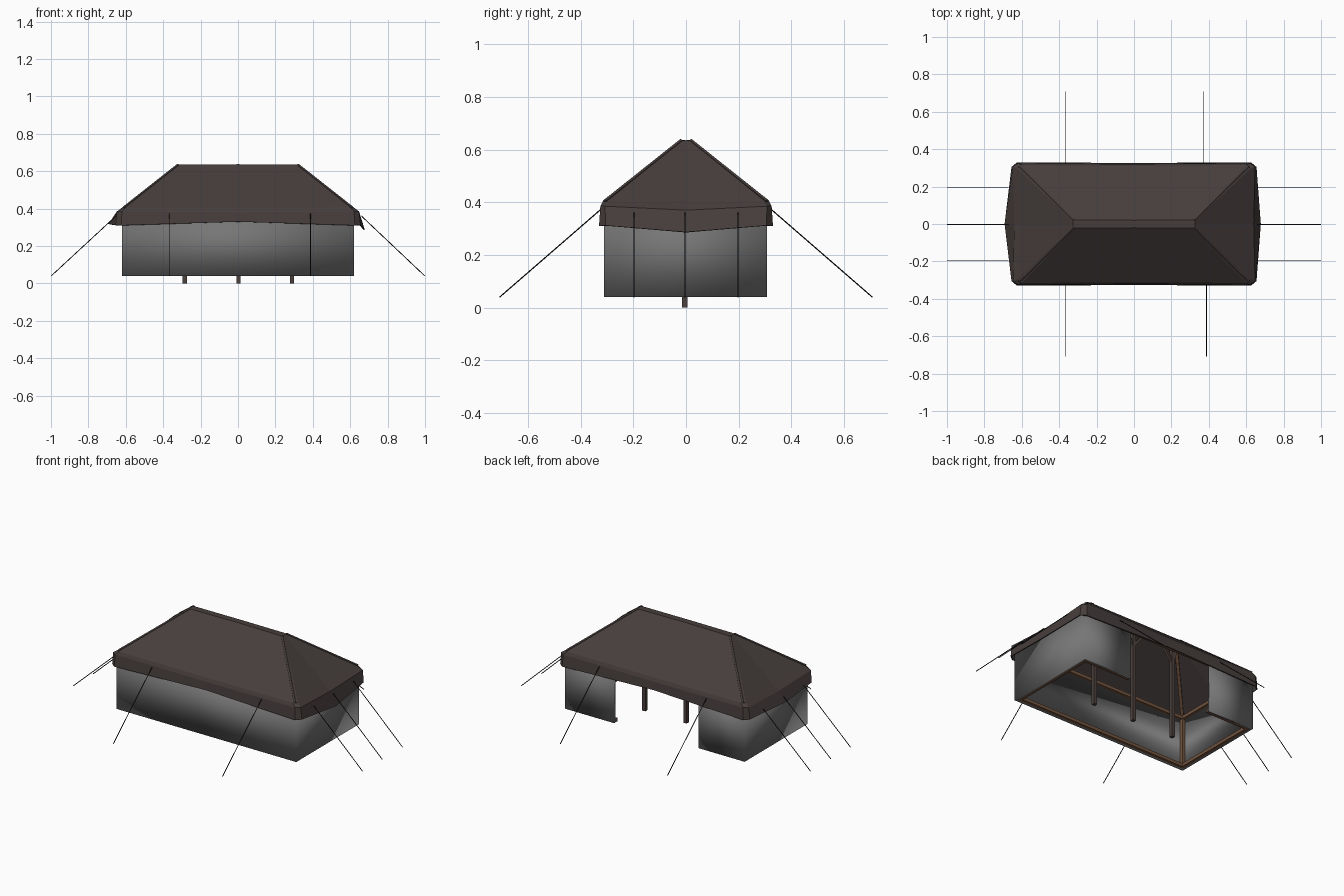
import bpy, bmesh, math
from mathutils import Vector

if "Cube" in bpy.data.objects:
    bpy.data.objects.remove(bpy.data.objects["Cube"])


def material(name, rgb):
    m = bpy.data.materials.new(name)
    m.diffuse_color = (*rgb, 1)
    m.use_nodes = True
    m.node_tree.nodes["Principled BSDF"].inputs["Base Color"].default_value = m.diffuse_color
    return m


CANVAS = material("dark_roof_canvas", (0.062, 0.048, 0.046))
WALL = material("grey_wall_cloth", (0.18, 0.18, 0.18))
WOOD = material("brown_wood", (0.17, 0.088, 0.05))
POLE = material("dark_pole_wood", (0.07, 0.052, 0.046))
ROPE = material("black_rope", (0.008, 0.008, 0.008))


def finish(name, bm, mat, smooth=False):
    bmesh.ops.recalc_face_normals(bm, faces=bm.faces)
    mesh = bpy.data.meshes.new(name)
    bm.to_mesh(mesh)
    bm.free()
    mesh.materials.append(mat)
    for p in mesh.polygons:
        p.use_smooth = smooth
    ob = bpy.data.objects.new(name, mesh)
    bpy.context.collection.objects.link(ob)
    return ob


def beam(name, a, b, width, mat, sides=4):
    """Straight bar from a to b; four-sided bars stay square to the axes."""
    a, b = Vector(a), Vector(b)
    d = (b - a).normalized()
    side = d.cross(Vector((0, 0, 1)))
    side = side.normalized() if side.length > 0.01 else Vector((1, 0, 0))
    up = side.cross(d)
    r = width / 2 / math.cos(math.pi / sides)
    bm = bmesh.new()
    rings = []
    for p in (a, b):
        ring = []
        for i in range(sides):
            t = math.tau * (i + 0.5) / sides
            ring.append(bm.verts.new(p + side * r * math.cos(t) + up * r * math.sin(t)))
        rings.append(ring)
    for i in range(sides):
        j = (i + 1) % sides
        bm.faces.new((rings[0][i], rings[0][j], rings[1][j], rings[1][i]))
    for ring in rings:
        bm.faces.new(ring)
    return finish(name, bm, mat)


# Cloth wall: one folded band, open in the middle of the back
T = 0.012
outer = [(-0.30, 0.307), (-0.62, 0.307), (-0.62, -0.311),
         (0.62, -0.311), (0.62, 0.307), (0.28, 0.307)]
inner = [(-0.30, 0.307 - T), (-0.62 + T, 0.307 - T), (-0.62 + T, -0.311 + T),
         (0.62 - T, -0.311 + T), (0.62 - T, 0.307 - T), (0.28, 0.307 - T)]
bm = bmesh.new()
cols = [[bm.verts.new((*p, z)) for p, z in ((o, 0.04), (o, 0.37), (i, 0.37), (i, 0.04))]
        for o, i in zip(outer, inner)]
for c, d in zip(cols, cols[1:]):
    for k in range(4):
        bm.faces.new((c[k], c[(k + 1) % 4], d[(k + 1) % 4], d[k]))
bm.faces.new(cols[0])
bm.faces.new(cols[-1])
finish("cloth_wall", bm, WALL, True)

# Hipped roof with hanging valance: rings of end, two corner and side points
LEVELS = [
    [(0.325, 0, 0.635), (0.325, 0.014, 0.635), (0.315, 0.022, 0.635), (0, 0.02, 0.637)],
    [(0.61, 0, 0.395), (0.62, 0.295, 0.405), (0.60, 0.315, 0.405), (0, 0.312, 0.402)],
    [(0.64, 0, 0.37), (0.647, 0.307, 0.385), (0.62, 0.325, 0.385), (0, 0.32, 0.38)],
    [(0.685, 0, 0.303), (0.655, 0.305, 0.312), (0.625, 0.33, 0.31), (0, 0.326, 0.33)],
]


def full_ring(quarter):
    e, c, f, s = quarter
    half = [e, c, f, s]
    half += [(-x, y, z) for x, y, z in (f, c, e)]
    return half + [(x, -y, z) for x, y, z in reversed(half[1:-1])]


bm = bmesh.new()
rings = []
for level in LEVELS:
    ring = [bm.verts.new(p) for p in full_ring(level)]
    rings.append(ring)
# the right-hand end hangs lower than the left
rings[-1][0].co = (0.678, 0, 0.287)
rings[-1][6].co = (-0.692, 0, 0.318)
for r, s in zip(rings, rings[1:]):
    n = len(r)
    for i in range(n):
        bm.faces.new((r[i], r[(i + 1) % n], s[(i + 1) % n], s[i]))
bm.faces.new(rings[0])
roof = finish("canvas_roof", bm, CANVAS)
solid = roof.modifiers.new("cloth_thickness", "SOLIDIFY")
solid.thickness = 0.006
solid.offset = -1

# Raised seams over the hips
for sx in (-1, 1):
    for sy in (-1, 1):
        beam("hip_seam", (sx * 0.32, sy * 0.018, 0.632),
             (sx * 0.611, sy * 0.306, 0.403), 0.016, CANVAS, 6)
        # Corner posts and hip rafters of the frame
        beam("corner_post", (sx * 0.598, sy * 0.284, 0.042),
             (sx * 0.598, sy * 0.284, 0.375), 0.02, WOOD)
        beam("hip_rafter", (sx * 0.595, sy * 0.284, 0.375),
             (sx * 0.32, sy * 0.01, 0.598), 0.018, WOOD)
    # Frame rails on the short ends
    for z in (0.051, 0.362):
        beam("end_rail", (sx * 0.598, -0.285, z), (sx * 0.598, 0.285, z), 0.02, WOOD)

# Frame rails on the long sides; the bottom one breaks at the back opening
for y, z in ((-0.286, 0.051), (-0.286, 0.362), (0.284, 0.362)):
    beam("long_rail", (-0.598, y, z), (0.598, y, z), 0.02, WOOD)
beam("back_left_rail", (-0.598, 0.284, 0.051), (-0.30, 0.284, 0.051), 0.02, WOOD)
beam("back_right_rail", (0.28, 0.284, 0.051), (0.598, 0.284, 0.051), 0.02, WOOD)

# Ridge beam, centre poles and their braces
beam("ridge_beam", (-0.32, 0, 0.606), (0.32, 0, 0.606), 0.02, POLE)
for x in (-0.285, 0.003, 0.288):
    beam("centre_pole", (x, -0.005, 0), (x, -0.005, 0.605), 0.022, POLE)
    for sx in (-1, 1):
        end = max(-0.32, min(0.32, x + sx * 0.09))
        beam("pole_brace", (x, -0.005, 0.49), (end, 0, 0.6), 0.016, POLE)

# Guy ropes
for sx, top in ((-1, (-0.672, 0.342)), (1, (0.66, 0.36))):
    for y in (-0.197, -0.003, 0.197):
        beam("end_rope", (top[0], y, top[1]), (sx * 0.9985, y, 0.04), 0.004, ROPE, 6)
for sy, xs in ((-1, (-0.367, 0.388)), (1, (-0.367, 0.373))):
    for x in xs:
        beam("side_rope", (x, sy * 0.315, 0.38), (x, sy * 0.707, 0.04), 0.004, ROPE, 6)
